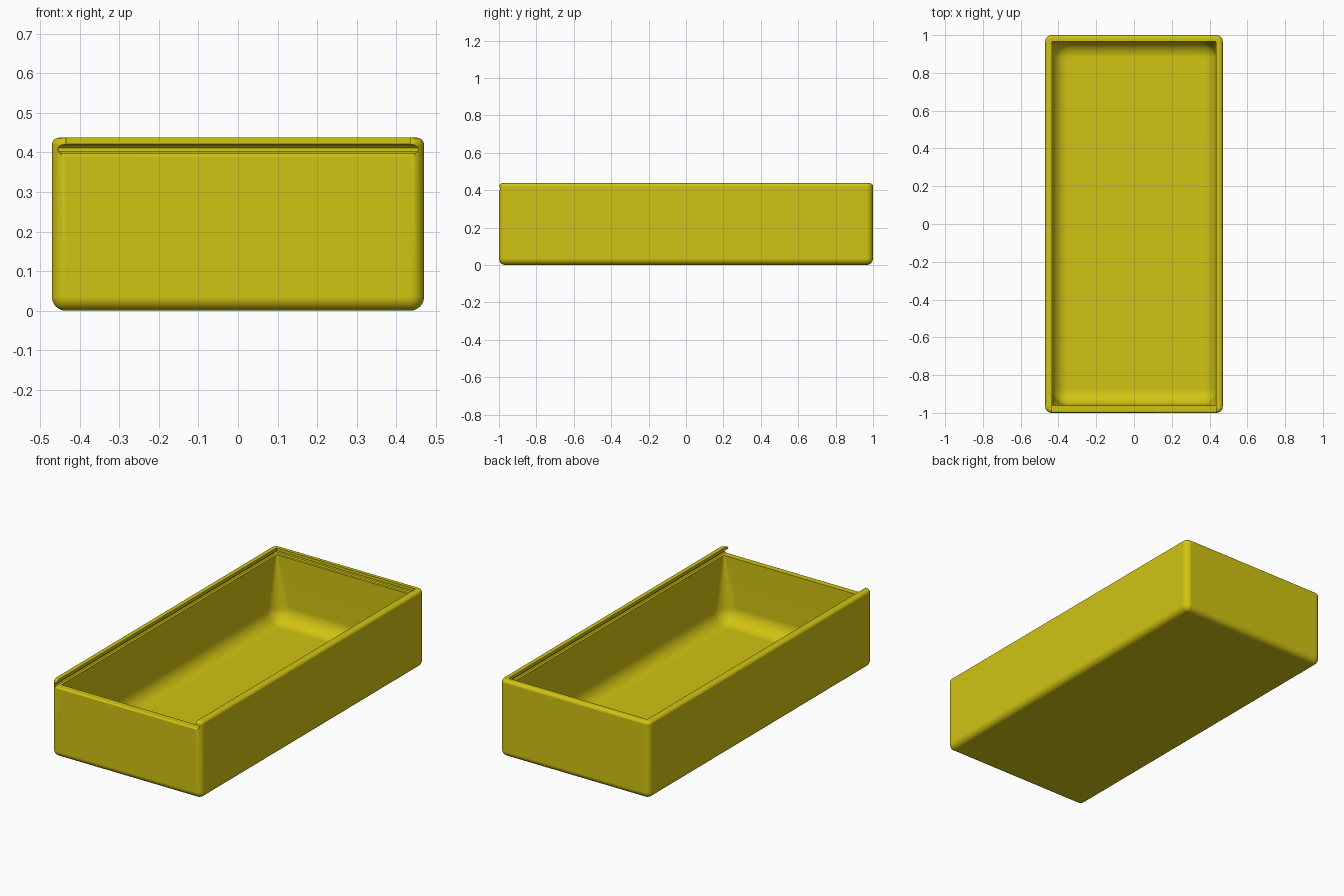
import bpy, bmesh, math

if "Cube" in bpy.data.objects:
    bpy.data.objects.remove(bpy.data.objects["Cube"])

yellow = bpy.data.materials.new("mustard yellow")
yellow.diffuse_color = (0.64, 0.55, 0.006, 1)
yellow.use_nodes = True
yellow.node_tree.nodes["Principled BSDF"].inputs["Base Color"].default_value = yellow.diffuse_color


def finish(name, bm):
    bmesh.ops.recalc_face_normals(bm, faces=bm.faces)
    me = bpy.data.meshes.new(name)
    bm.to_mesh(me)
    bm.free()
    me.materials.append(yellow)
    ob = bpy.data.objects.new(name, me)
    bpy.context.collection.objects.link(ob)
    return ob


def loft(name, rings, steps=8):
    """Stack rounded rectangles: (z, half width, y front, y back, corner radius)."""
    bm = bmesh.new()
    loops = []
    for z, hx, y0, y1, r in rings:
        r = max(r, 0.002)
        corners = [(hx - r, y1 - r), (r - hx, y1 - r), (r - hx, y0 + r), (hx - r, y0 + r)]
        loop = []
        for q, (cx, cy) in enumerate(corners):
            for i in range(steps + 1):
                a = math.pi / 2 * (q + i / steps)
                loop.append(bm.verts.new((cx + r * math.cos(a), cy + r * math.sin(a), z)))
        loops.append(loop)
    n = len(loops[0])
    for a, b in zip(loops, loops[1:]):
        for i in range(n):
            j = (i + 1) % n
            bm.faces.new((a[i], a[j], b[j], b[i]))
    bm.faces.new(loops[0][::-1])
    bm.faces.new(loops[-1])
    return finish(name, bm)


def fillet(z, hx, y0, y1, r, corner, up, steps=8):
    """Rings of a rounded bottom (up=1) or rounded top (up=-1) edge."""
    rings = []
    for i in range(steps + 1):
        a = math.pi / 2 * i / steps
        d = r * (1 - math.sin(a))
        rings.append((z + up * r * (1 - math.cos(a)), hx - d, y0 + d, y1 - d, corner - d))
    return rings if up > 0 else rings[::-1]


# Outer body with rounded edges
box = loft("box_body", fillet(0, 0.47, -1, 1, 0.035, 0.035, 1)
           + fillet(0.437, 0.47, -1, 1, 0.018, 0.035, -1))

# Cavity: wide fillet at the floor, corners sharpening towards the rim
cavity = loft("cavity_cutter", fillet(0.035, 0.435, -0.96, 0.967, 0.085, 0.085, 1)
              + [(0.41, 0.435, -0.96, 0.967, 0.004)])

# Slot for a sliding lid, open at the front, with overhanging lips
slot = loft("lid_slot_cutter", [(z, 0.435 + d, -1.1, 0.967 + d, 0.004) for z, d in (
    (0.3975, 0.013), (0.402, 0.019), (0.411, 0.02), (0.416, 0.016),
    (0.4195, 0.008), (0.4205, 0), (0.5, 0))])

# Rounded outer edge along the lowered front wall
bm = bmesh.new()
r = 0.01
pts = [(-1.02, 0.3975 - r), (-1.02, 0.408), (-1 + r, 0.408)]
pts += [(-1 + r - r * math.sin(a), 0.3975 - r + r * math.cos(a))
        for a in (math.pi / 2 * i / 5 for i in range(6))]
face = bm.faces.new([bm.verts.new((-0.448, y, z)) for y, z in pts])
ext = bmesh.ops.extrude_face_region(bm, geom=[face])["geom"]
bmesh.ops.translate(bm, vec=(0.896, 0, 0),
                    verts=[v for v in ext if isinstance(v, bmesh.types.BMVert)])
edge = finish("front_edge_cutter", bm)

# Carve the body
bpy.context.view_layer.objects.active = box
box.select_set(True)
for cutter in (cavity, slot, edge):
    mod = box.modifiers.new(cutter.name, 'BOOLEAN')
    mod.operation = 'DIFFERENCE'
    mod.solver = 'EXACT'
    mod.object = cutter
    bpy.ops.object.modifier_apply(modifier=mod.name)
    bpy.data.objects.remove(cutter)

bpy.ops.object.shade_smooth_by_angle(angle=math.radians(30))
wn = box.modifiers.new("flat_face_normals", 'WEIGHTED_NORMAL')
wn.keep_sharp = True
